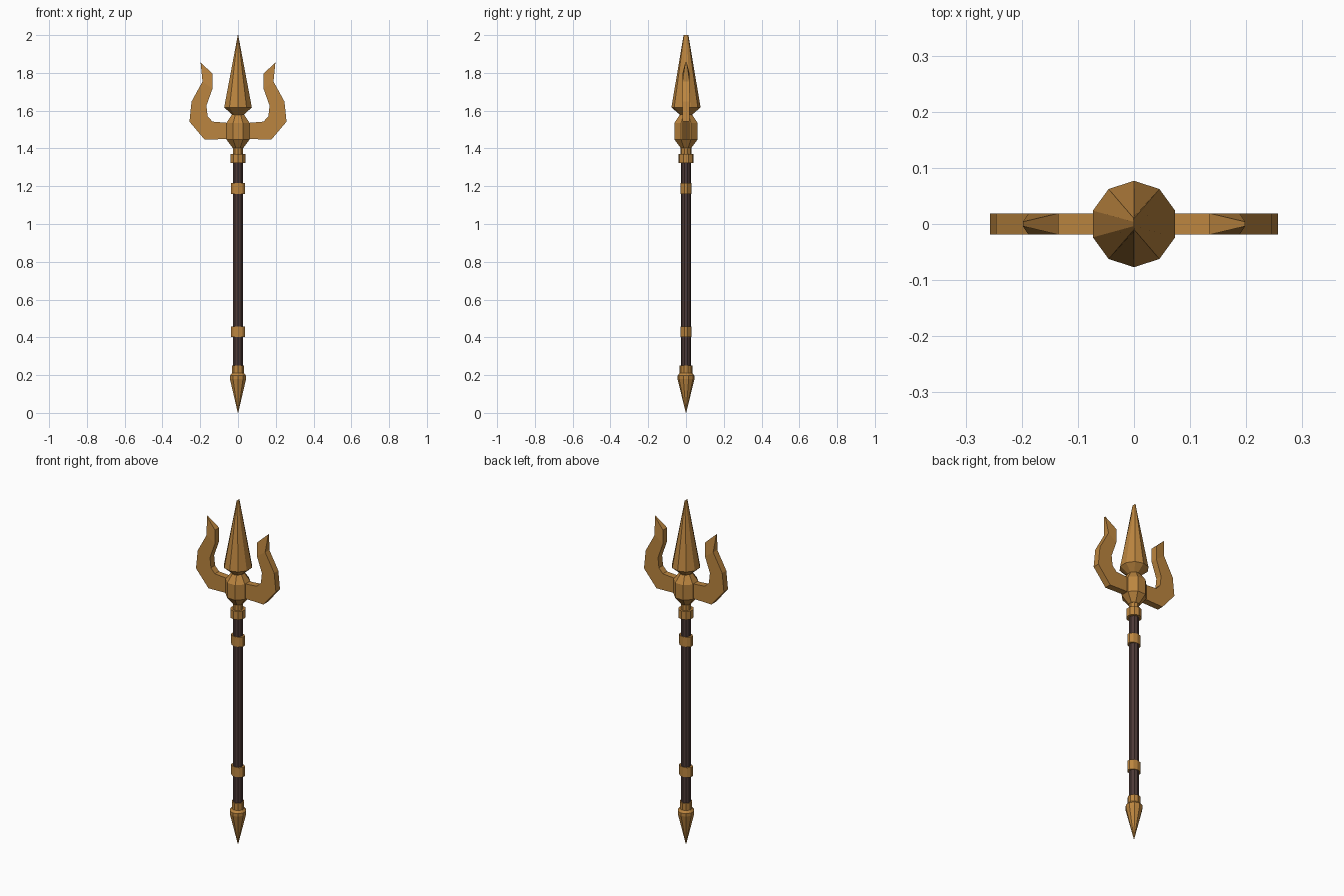
import bpy, bmesh, math

cube = bpy.data.objects.get("Cube")
if cube:
    bpy.data.objects.remove(cube, do_unlink=True)


def material(name, rgb):
    m = bpy.data.materials.new(name)
    m.use_nodes = True
    m.diffuse_color = (*rgb, 1)
    m.node_tree.nodes["Principled BSDF"].inputs["Base Color"].default_value = (*rgb, 1)
    return m


gold = material("aged gold", (0.50, 0.235, 0.05))
wood = material("dark wood", (0.075, 0.042, 0.038))


def finish(name, bm, mat):
    bmesh.ops.recalc_face_normals(bm, faces=bm.faces)
    mesh = bpy.data.meshes.new(name)
    bm.to_mesh(mesh)
    bm.free()
    mesh.materials.append(mat)
    obj = bpy.data.objects.new(name, mesh)
    bpy.context.collection.objects.link(obj)
    return obj


def lathe(name, profile, mat, sides=10, turn=90, squash=1.0):
    """Stack flat-sided rings of (radius, height) and cap both ends."""
    bm = bmesh.new()
    rings = []
    for r, z in profile:
        ring = []
        for i in range(sides):
            a = math.radians(turn) + math.tau * i / sides
            ring.append(bm.verts.new((r * math.cos(a), r * squash * math.sin(a), z)))
        rings.append(ring)
    for low, high in zip(rings, rings[1:]):
        for i in range(sides):
            j = (i + 1) % sides
            bm.faces.new((low[i], low[j], high[j], high[i]))
    bm.faces.new(rings[0][::-1])
    bm.faces.new(rings[-1])
    return finish(name, bm, mat)


# Shaft and its fittings
lathe("shaft", [(0.027, 0.2), (0.027, 1.36)], wood)
lathe("pommel_spike", [(0.001, 0), (0.045, 0.18), (0.045, 0.197),
                       (0.034, 0.21), (0.034, 0.25)], gold)
for name, z in (("lower_band", 0.43), ("upper_band", 1.188)):
    lathe(name, [(0.04, z - 0.028), (0.04, z + 0.028)], gold, squash=0.73)
lathe("collar", [(0.041, 1.322), (0.041, 1.37)], gold)
lathe("neck", [(0.028, 1.36), (0.028, 1.41)], gold)

# Hub joining the three prongs
lathe("hub", [(0.03, 1.402), (0.067, 1.448), (0.067, 1.535), (0.036, 1.578)],
      gold, sides=8, turn=22.5)

# Centre blade, ending in a short ridge across the thickness
blade = lathe("centre_blade", [(0.034, 1.57), (0.034, 1.58), (0.077, 1.617),
                               (0.013, 2.0)], gold)
for v in blade.data.vertices:
    if v.co.z > 1.99:
        v.co.x *= 0.1

# Side prongs: paired outer and inner points along a curved bar
HALF = 0.019
stations = [((0.05, 1.45), (0.05, 1.535)),
            ((0.177, 1.447), (0.135, 1.542)),
            ((0.257, 1.542), (0.161, 1.57)),
            ((0.246, 1.648), (0.167, 1.627)),
            ((0.188, 1.754), (0.135, 1.717)),
            ((0.198, 1.855), (0.135, 1.796))]
for name, side in (("left_prong", 1), ("right_prong", -1)):
    bm = bmesh.new()
    loops = []
    for k, (outer, inner) in enumerate(stations):
        tip = 0.004 if k == len(stations) - 1 else HALF
        loops.append([bm.verts.new((side * p[0], y, p[1])) for p, y in
                      ((outer, -tip), (outer, tip), (inner, HALF), (inner, -HALF))])
    for a, b in zip(loops, loops[1:]):
        for i in range(4):
            j = (i + 1) % 4
            bm.faces.new((a[i], a[j], b[j], b[i]))
    bm.faces.new(loops[0])
    bm.faces.new(loops[-1])
    finish(name, bm, gold)
